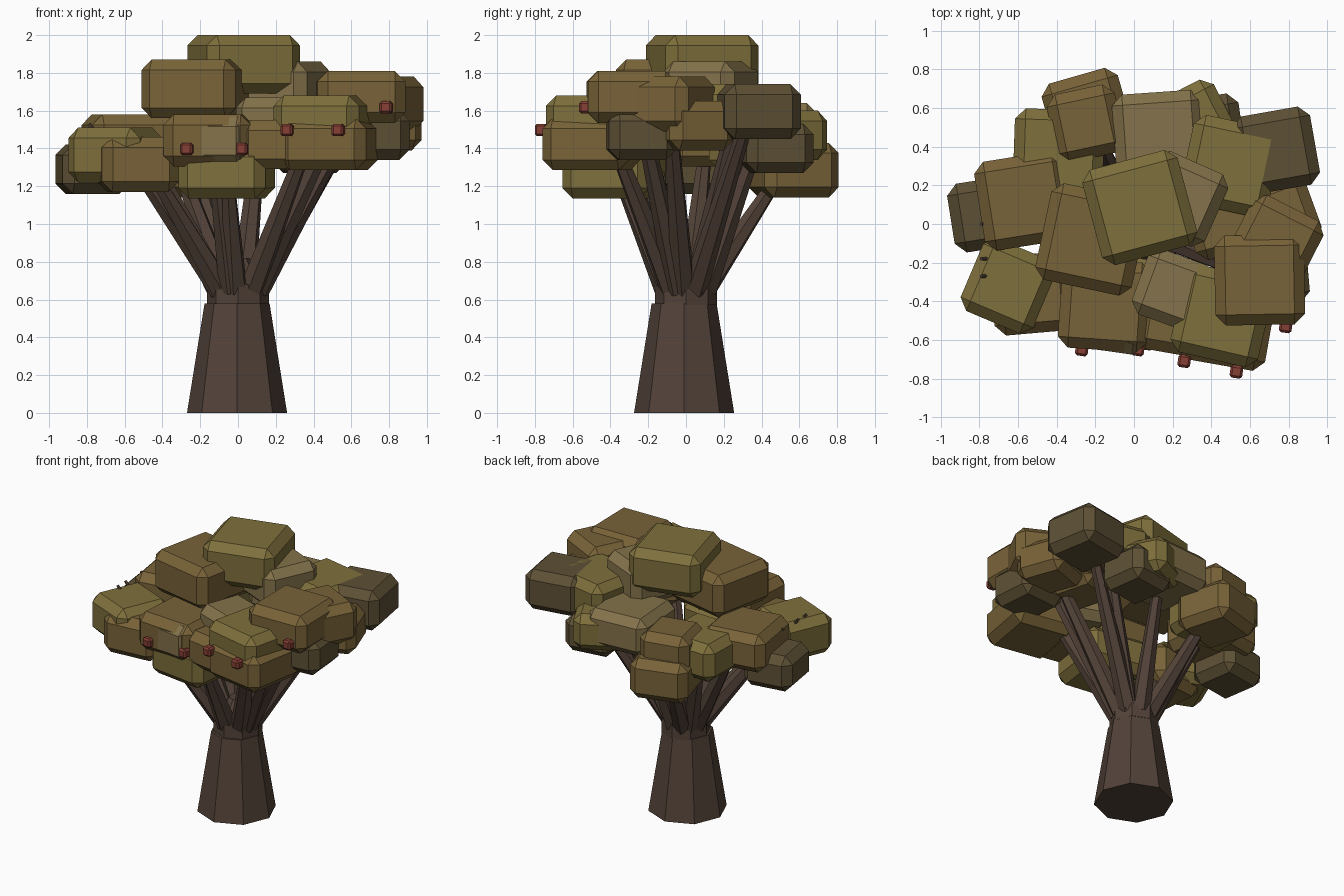
import bpy, bmesh
from math import radians, cos, sin, tau
from mathutils import Vector, Matrix

if "Cube" in bpy.data.objects:
    bpy.data.objects.remove(bpy.data.objects["Cube"])


def mat(name, *rgb):
    m = bpy.data.materials.new(name)
    m.diffuse_color = (*rgb, 1)
    m.use_nodes = True
    m.node_tree.nodes["Principled BSDF"].inputs["Base Color"].default_value = m.diffuse_color
    return m


BARK = mat("bark", .085, .055, .04)
BERRY = mat("berry_red", .24, .05, .035)
LEAF = {"o": mat("leaf_olive", .21, .16, .045), "b": mat("leaf_brown", .19, .125, .04),
        "t": mat("leaf_tan", .23, .17, .07), "d": mat("leaf_dark", .11, .08, .035)}


def finish(bm, name, material):
    bmesh.ops.recalc_face_normals(bm, faces=bm.faces)
    me = bpy.data.meshes.new(name)
    bm.to_mesh(me)
    bm.free()
    me.materials.append(material)
    bpy.context.collection.objects.link(bpy.data.objects.new(name, me))


def cone(name, start, end, r0, r1, sides):
    """Faceted tapered limb between two points."""
    bm = bmesh.new()
    a, b = Vector(start), Vector(end)
    turn = (b - a).to_track_quat('Z', 'Y').to_matrix().to_4x4()
    m = Matrix.Translation((a + b) / 2) @ turn
    bmesh.ops.create_cone(bm, cap_ends=True, segments=sides, radius1=r0, radius2=r1,
                          depth=(b - a).length, matrix=m)
    finish(bm, name, BARK)


def block(name, x, y, top, turn, size, height, material, chamfer):
    """Chamfered box turned about z."""
    bm = bmesh.new()
    m = (Matrix.Translation((x, y, top - height / 2)) @ Matrix.Rotation(radians(turn), 4, 'Z')
         @ Matrix.Diagonal((size, size, height, 1)))
    bmesh.ops.create_cube(bm, size=1, matrix=m)
    bmesh.ops.bevel(bm, geom=bm.edges[:], offset=chamfer, segments=1, affect='EDGES')
    finish(bm, name, material)


# trunk and fork
cone("trunk", (-.005, -.01, 0), (-.005, -.01, .58), .265, .172, 8)
cone("trunk_fork", (0, 0, .57), (0, 0, .68), .165, .165, 8)
cone("trunk_crotch", (0, 0, .68), (0, 0, .82), .15, .06, 8)

# leaf blocks: x, y, top, turn, colour; each group shares one block size
crown = [(-.22, -.08, 1.87, -12, "b"), (.03, .085, 2, 15, "o")]
outer_large = [(.65, -.29, 1.81, 1, "b"), (.455, -.475, 1.68, -13, "o"),
               (-.15, -.42, 1.58, -4, "b"), (-.06, -.4, 1.41, -8, "o"),
               (-.57, .12, 1.58, 9, "b"), (-.39, .36, 1.56, -2, "o"),
               (.5, .3, 1.74, -12, "o"), (.13, .45, 1.64, 4, "t"),
               (.48, -.5, 1.56, -10, "b")]
outer_medium = [(.735, .38, 1.74, 10, "d"), (.73, -.1, 1.78, -27, "b"),
                (-.65, -.32, 1.51, -23, "o"), (-.53, -.36, 1.46, 5, "b"),
                (-.24, .57, 1.43, 16, "b"), (.24, .13, 1.86, -24, "t")]
filler = [(.21, -.49, 1.55, -10, "b"), (.2, -.34, 1.67, -20, "t"),
          (-.11, -.48, 1.57, -8, "t"), (-.77, .05, 1.42, 9, "d"), (.31, .53, 1.6, 27, "o"),
          (.38, .48, 1.53, 8, "d"), (.76, .04, 1.65, 20, "b"), (.72, -.24, 1.6, 5, "d"),
          (.46, .02, 1.66, 15, "b"), (-.25, .52, 1.6, 12, "b")]
for group, leaves, size, height in (("crown", crown, .51, .31), ("large", outer_large, .465, .275),
                                    ("medium", outer_medium, .41, .29), ("small", filler, .36, .26)):
    for i, (x, y, top, turn, c) in enumerate(leaves):
        block(f"leaf_{group}_{i}", x, y, top, turn, size, height, LEAF[c], .055)

# branches fan from the fork into the outer leaf blocks
for i, (x, y, top, turn, c) in enumerate(outer_large[:-1] + outer_medium[:-1]):
    flat = Vector((x, y, 0))
    start = flat.normalized() * .1 + Vector((0, 0, .65))
    cone(f"branch_{i}", start, flat * .86 + Vector((0, 0, top - .18)), .068, .035, 6)

# thin twigs poking out on the left
for i, y in enumerate((.09, 0, -.18, -.27)):
    cone(f"twig_{i}", (-.6, y, 1.3), (-.79, y, 1.53), .016, .01, 5)

# berries along the front
for i, (x, y, z) in enumerate([(-.27, -.65, 1.43), (.02, -.65, 1.43), (.26, -.71, 1.53),
                               (.53, -.765, 1.53), (.785, -.53, 1.65)]):
    block(f"berry_{i}", x, y, z, -8, .066, .065, BERRY, .012)
